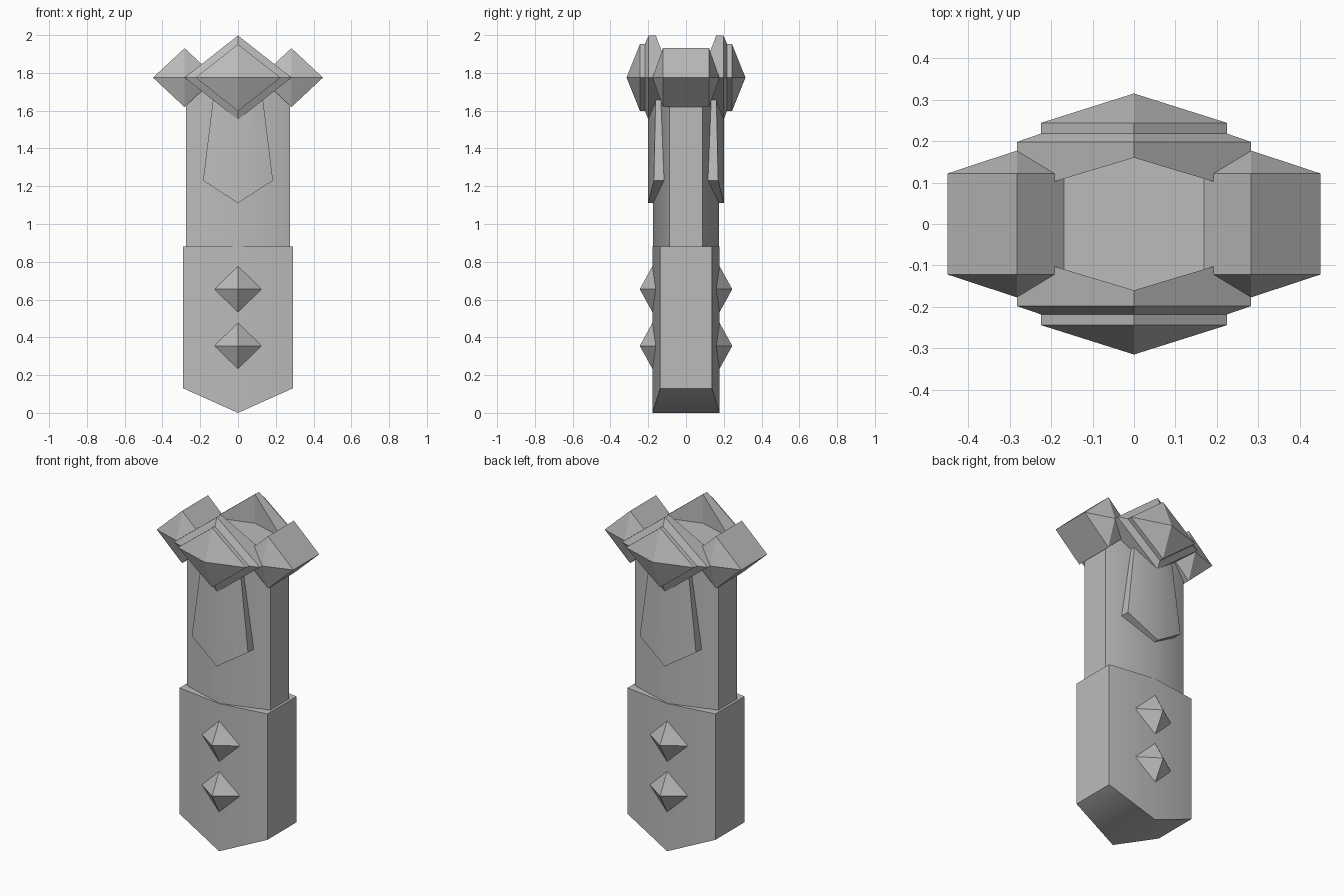
import bpy
import math

cube = bpy.data.objects.get("Cube")
if cube:
    bpy.data.objects.remove(cube, do_unlink=True)

grey = bpy.data.materials.new("stone_grey")
grey.use_nodes = True
grey.diffuse_color = (0.5, 0.5, 0.5, 1)
grey.node_tree.nodes["Principled BSDF"].inputs["Base Color"].default_value = (0.5, 0.5, 0.5, 1)


def build(name, verts, faces, smooth=False):
    mesh = bpy.data.meshes.new(name)
    mesh.from_pydata(verts, [], faces)
    mesh.materials.append(grey)
    ob = bpy.data.objects.new(name, mesh)
    bpy.context.collection.objects.link(ob)
    bpy.ops.object.select_all(action='DESELECT')
    ob.select_set(True)
    bpy.context.view_layer.objects.active = ob
    bpy.ops.object.mode_set(mode='EDIT')
    bpy.ops.mesh.select_all(action='SELECT')
    bpy.ops.mesh.normals_make_consistent(inside=False)
    bpy.ops.object.mode_set(mode='OBJECT')
    if smooth:
        bpy.ops.object.shade_smooth_by_angle(angle=math.radians(50))
    return ob


def loft(name, rings, smooth=False):
    """Join rings of points; a ring of one point is an apex, other ends are
    closed by two faces that meet on the centre line."""
    verts, starts = [], []
    for ring in rings:
        starts.append(len(verts))
        verts += ring
    faces = []
    for a, b, sa, sb in zip(rings, rings[1:], starts, starts[1:]):
        n = max(len(a), len(b))
        for i in range(n):
            j = (i + 1) % n
            quad = [sa + i % len(a), sa + j % len(a), sb + j % len(b), sb + i % len(b)]
            faces.append(list(dict.fromkeys(quad)))
    for ring, s in ((rings[0], starts[0]), (rings[-1], starts[-1])):
        n = len(ring)
        if n > 1:
            h = n // 2
            faces.append([s + i for i in range(h + 1)])
            faces.append([s + i % n for i in range(h, n + 1)])
    return build(name, verts, faces, smooth)


def hexagon(w, side, ridge, height):
    pts = [(0, -ridge), (w, -side), (w, side), (0, ridge), (-w, side), (-w, -side)]
    return [(x, y, height(abs(x))) for x, y in pts]


def diamond(cx, cz, w, h, depth):
    pts = [(0, h), (w, 0), (0, -h), (-w, 0)]
    return [(cx + x, depth(abs(x)), cz + z) for x, z in pts]


# Lower sleeve with a pointed base, and the grip above it
loft("sleeve", [hexagon(.29, .137, .178, lambda x: x * .13 / .29),
                hexagon(.29, .137, .178, lambda x: .88)], True)
loft("grip", [hexagon(.275, .088, .175, lambda x: .8),
              hexagon(.275, .088, .175, lambda x: 1.825)], True)

GUARD_Z = 1.775
for side, s in (("front", -1), ("back", 1)):
    # Large stepped diamond with a pyramid face
    loft(side + "_diamond", [
        diamond(0, GUARD_Z, .283, .223, lambda x: s * (.16 - .3 * x)),
        diamond(0, GUARD_Z, .283, .223, lambda x: s * .198),
        diamond(0, GUARD_Z, .225, .177, lambda x: s * .218),
        diamond(0, GUARD_Z, .225, .177, lambda x: s * .244),
        [(0, s * .315, GUARD_Z)]])

    # Tapered plate below the diamond
    outline = [(0, 1.11, .2), (.185, 1.23, .17), (.127, 1.7, .16),
               (0, 1.7, .2), (-.127, 1.7, .16), (-.185, 1.23, .17)]
    loft(side + "_plate", [
        [(x, s * (.15 - .3 * abs(x)), z) for x, z, y in outline],
        [(x, s * y, z) for x, z, y in outline]], True)

    # Two pointed studs on the sleeve
    for place, z in (("upper", .655), ("lower", .355)):
        loft(f"{side}_{place}_stud", [
            diamond(0, z, .123, .15, lambda x: s * .162),
            [(0, s * .245, z)]])

# Side diamonds with pyramid ends
for side, s in (("left", 1), ("right", -1)):
    cx = s * .283
    loft(side + "_diamond", [
        [(cx, -.177, GUARD_Z)],
        diamond(cx, GUARD_Z, .167, .156, lambda x: -.122),
        diamond(cx, GUARD_Z, .167, .156, lambda x: .122),
        [(cx, .177, GUARD_Z)]])
